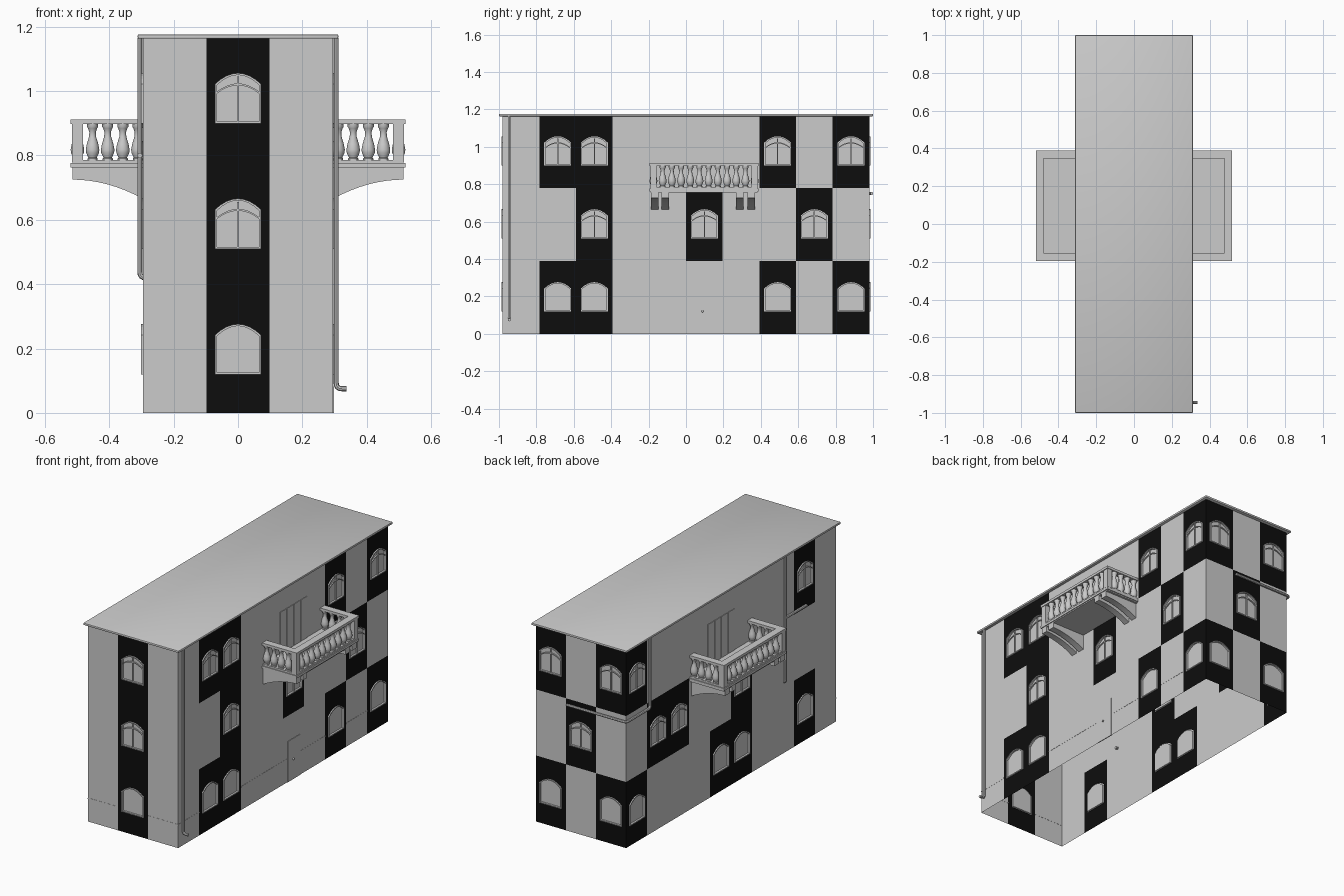
import bpy, bmesh, math
from mathutils import Matrix, Vector

if "Cube" in bpy.data.objects:
    bpy.data.objects.remove(bpy.data.objects["Cube"])

HX, HY, H = 0.295, 0.98, 1.17
black = bpy.data.materials.new("black_paint")
black.diffuse_color = (0.004, 0.004, 0.004, 1)
black.use_nodes = True
black.node_tree.nodes["Principled BSDF"].inputs["Base Color"].default_value = black.diffuse_color


def finish(bm, name, mat=None, smooth=False, mirror=False):
    me = bpy.data.meshes.new(name)
    bm.to_mesh(me)
    bm.free()
    ob = bpy.data.objects.new(name, me)
    bpy.context.collection.objects.link(ob)
    if mat:
        me.materials.append(None)
        me.materials.append(mat)
    if smooth:
        bpy.ops.object.select_all(action='DESELECT')
        bpy.context.view_layer.objects.active = ob
        ob.select_set(True)
        bpy.ops.object.shade_smooth_by_angle(angle=math.radians(40))
    if mirror:
        ob.modifiers.new("mirror", 'MIRROR')
    return ob


def box(bm, x0, x1, y0, y1, z0, z1):
    m = Matrix.Translation(((x0+x1)/2, (y0+y1)/2, (z0+z1)/2)) @ Matrix.Diagonal((x1-x0, y1-y0, z1-z0, 1))
    bmesh.ops.create_cube(bm, size=1, matrix=m)


def skin(bm, loops, cap=False):
    rows = [[bm.verts.new(p) for p in lp] for lp in loops]
    n = len(rows[0])
    for a, b in zip(rows, rows[1:]):
        for i in range(n):
            j = (i + 1) % n
            bm.faces.new((a[i], a[j], b[j], b[i]))
    if cap:
        bm.faces.new(rows[-1])
    return rows


def arch(half, z0, spring, rise):
    pts = [(-half, z0), (half, z0)]
    for k in range(9):
        u = half * (1 - k / 4)
        pts.append((u, spring + rise * (1 - (u / half) ** 2)))
    return pts


def wall(name, width, depth, angle, cols, cells):
    # Facade with black window cells; cells are (column, floor)
    bm, wb = bmesh.new(), bmesh.new()
    cw, rh = width / cols, H / 3
    for c in range(cols):
        for r in range(3):
            u0, z0 = -width / 2 + c * cw, r * rh
            rect = [(u0, z0), (u0 + cw, z0), (u0 + cw, z0 + rh), (u0, z0 + rh)]
            outer = [bm.verts.new((u, -depth, z)) for u, z in rect]
            if (c, r) not in cells:
                bm.faces.new(outer)
                continue
            uc, zb = u0 + cw / 2, z0 + 0.12
            out = arch(0.072, zb, zb + 0.122, 0.034)
            inn = arch(0.066, zb + 0.006, zb + 0.118, 0.032)
            hole = [bm.verts.new((uc + u, -depth, z)) for u, z in out]
            edges = [bm.edges.new((lp[i - 1], lp[i])) for lp in (outer, hole) for i in range(len(lp))]
            res = bmesh.ops.triangle_fill(bm, edges=edges, use_beauty=True, normal=(0, -1, 0))
            for f in res['geom']:
                if isinstance(f, bmesh.types.BMFace):
                    f.material_index = 1
                    f.normal_update()
                    if f.normal.y > 0:
                        f.normal_flip()
            # Window frame and pane
            P = lambda pts, w: [(uc + u, -depth - w, z) for u, z in pts]
            skin(wb, [P(out, 0), P(out, 0.007), P(inn, 0.007), P(inn, -0.004)], cap=True)
            if r:
                # Mullion and arched transom
                y = -depth - 0.002
                box(wb, uc - 0.003, uc + 0.003, y - 0.003, y + 0.004, zb + 0.006, zb + 0.145)
                top = arch(0.066, 0, zb + 0.092, 0.026)[2:]
                sec = [(-0.003, 0), (0.003, 0), (0.003, 0.006), (-0.003, 0.006)]
                skin(wb, [[(uc + u, y + a, z + b) for a, b in sec] for u, z in top])
    bmesh.ops.remove_doubles(bm, verts=bm.verts, dist=1e-5)
    rot = Matrix.Rotation(math.radians(angle), 4, 'Z')
    bm.transform(rot)
    wb.transform(rot)
    finish(bm, "wall_" + name, black)
    finish(wb, "windows_" + name)


wall("front", 2 * HX, HY, 0, 3, [(1, 0), (1, 1), (1, 2)])
wall("back", 2 * HX, HY, 180, 3, [(0, 0), (2, 0), (1, 1), (0, 2), (2, 2)])
wall("right", 2 * HY, HX, 90, 10, [(1, 0), (2, 0), (7, 0), (9, 0), (2, 1), (5, 1), (8, 1),
                                  (1, 2), (2, 2), (7, 2), (9, 2)])
wall("left", 2 * HY, HX, -90, 10, [(9 - i, r) for i, r in [(9, 0), (5, 0), (4, 0), (1, 0), (8, 1), (7, 1),
                                                        (4, 1), (9, 2), (1, 2)]])

# Roof slab with rounded rim
bm = bmesh.new()
box(bm, -0.312, 0.312, -1.0, 1.0, 1.163, 1.176)
bmesh.ops.bevel(bm, geom=list(bm.edges), offset=0.004, segments=2, profile=0.5, affect='EDGES')
finish(bm, "roof", smooth=True)

# Thin plinth line, interrupted by the black panels' windows
bm = bmesh.new()
for s in (-1, 1):
    for a, b in ((-HX, -0.098), (0.098, HX)):
        if s < 0:
            box(bm, a, b, s * HY - 0.001, s * HY + 0.001, 0.134, 0.140)
for a, b in ((-0.98, -0.784), (-0.392, 0.03), (0.165, 0.392), (0.588, 0.784)):
    box(bm, HX - 0.001, HX + 0.001, a, b, 0.134, 0.140)
finish(bm, "plinth_line")

# Entrance door on the right side
bm = bmesh.new()
for y in (0.04, 0.099):
    box(bm, HX - 0.002, HX + 0.003, y, y + 0.057, 0.0, 0.24)
bmesh.ops.create_uvsphere(bm, u_segments=10, v_segments=6, radius=0.006,
                          matrix=Matrix.Translation((HX + 0.007, 0.088, 0.12)))
finish(bm, "entrance_door", smooth=True)

# Balcony doors, both sides
bm = bmesh.new()
for k in range(4):
    y = -0.03 + k * 0.0635
    box(bm, HX - 0.002, HX + 0.003, y, y + 0.059, 0.78, 1.03)
finish(bm, "balcony_doors", mirror=True)

# Balcony slab with a stepped edge
Y0, Y1, X1 = -0.195, 0.388, 0.52
bm = bmesh.new()
box(bm, HX, X1, Y0, Y1, 0.762, 0.776)
box(bm, HX, X1 - 0.005, Y0 + 0.005, Y1 - 0.005, 0.755, 0.786)
finish(bm, "balcony_floor", mirror=True)

# Handrail: U-shaped band
bm = bmesh.new()
W = 0.042
u_shape = [(HX, Y0), (X1, Y0), (X1, Y1), (HX, Y1),
           (HX, Y1 - W), (X1 - W, Y1 - W), (X1 - W, Y0 + W), (HX, Y0 + W)]
f = bm.faces.new([bm.verts.new((x, y, 0.897)) for x, y in u_shape])
r = bmesh.ops.extrude_face_region(bm, geom=[f])
bmesh.ops.translate(bm, vec=(0, 0, 0.015), verts=[v for v in r['geom'] if isinstance(v, bmesh.types.BMVert)])
bmesh.ops.recalc_face_normals(bm, faces=bm.faces)
finish(bm, "balcony_handrail", mirror=True)

# Corner posts
bm = bmesh.new()
cx, ya, yb = X1 - 0.021, Y0 + 0.021, Y1 - 0.021
for y in (ya, yb):
    box(bm, cx - 0.017, cx + 0.017, y - 0.017, y + 0.017, 0.78, 0.90)
finish(bm, "balcony_posts", mirror=True)

# Turned balusters
prof = [(0.016, 0.784), (0.016, 0.79), (0.013, 0.793), (0.020, 0.808), (0.021, 0.818), (0.018, 0.835),
        (0.011, 0.858), (0.010, 0.872), (0.014, 0.884), (0.017, 0.889), (0.017, 0.899)]
spots = [(cx - 0.047 * k, y) for k in range(1, 5) for y in (ya, yb)]
spots += [(cx, ya + (yb - ya) * k / 11) for k in range(1, 11)]
bm = bmesh.new()
for x, y in spots:
    skin(bm, [[(x + rad * math.cos(k * math.pi / 6), y + rad * math.sin(k * math.pi / 6), z)
               for k in range(12)] for rad, z in prof])
finish(bm, "balcony_balusters", smooth=True, mirror=True)

# Curved brackets under the balcony
bm = bmesh.new()
curve = [(HX + 0.22 * t, 0.665 + 0.06 * (1 - (1 - t) ** 2)) for t in [k / 8 for k in range(9)]]
side = [(HX, 0.757)] + curve + [(0.515, 0.757)]
for y in (-0.168, -0.110, 0.288, 0.350):
    a, b = skin(bm, [[(x, y + d, z) for x, z in side] for d in (-0.02, 0.02)])
    bm.faces.new(a)
    bm.faces.new(b)
bmesh.ops.recalc_face_normals(bm, faces=bm.faces)
finish(bm, "balcony_brackets", smooth=True, mirror=True)


def pipe(name, pts, rad=0.008, bend=0.018):
    # Drain pipe with rounded bends
    pts = [Vector(p) for p in pts]
    path = [pts[0]]
    for p, q, n in zip(pts, pts[1:], pts[2:]):
        a, b = q + (p - q).normalized() * bend, q + (n - q).normalized() * bend
        path += [a.lerp(q, t).lerp(q.lerp(b, t), t) for t in (0, 0.25, 0.5, 0.75, 1)]
    path.append(pts[-1])
    cu = bpy.data.curves.new(name, 'CURVE')
    cu.dimensions = '3D'
    cu.bevel_depth, cu.bevel_resolution, cu.use_fill_caps = rad, 2, True
    sp = cu.splines.new('POLY')
    sp.points.add(len(path) - 1)
    for s, p in zip(sp.points, path):
        s.co = (*p, 1)
    ob = bpy.data.objects.new(name, cu)
    bpy.context.collection.objects.link(ob)
    bpy.ops.object.select_all(action='DESELECT')
    bpy.context.view_layer.objects.active = ob
    ob.select_set(True)
    bpy.ops.object.convert(target='MESH')
    bpy.ops.object.shade_smooth_by_angle(angle=math.radians(40))


pipe("drain_pipe_right", [(0.305, -0.945, 1.165), (0.305, -0.945, 0.075), (0.337, -0.945, 0.075)])
pipe("drain_pipe_left", [(-0.305, -0.495, 1.165), (-0.305, -0.495, 0.42), (-0.28, -0.495, 0.42)])
pipe("drain_pipe_branch", [(-0.305, -0.495, 0.80), (-0.305, -0.69, 0.80)])
pipe("drain_pipe_back", [(-0.305, 0.77, 1.165), (-0.305, 0.77, 0.75), (-0.305, 0.993, 0.75), (0.085, 0.993, 0.75)])
